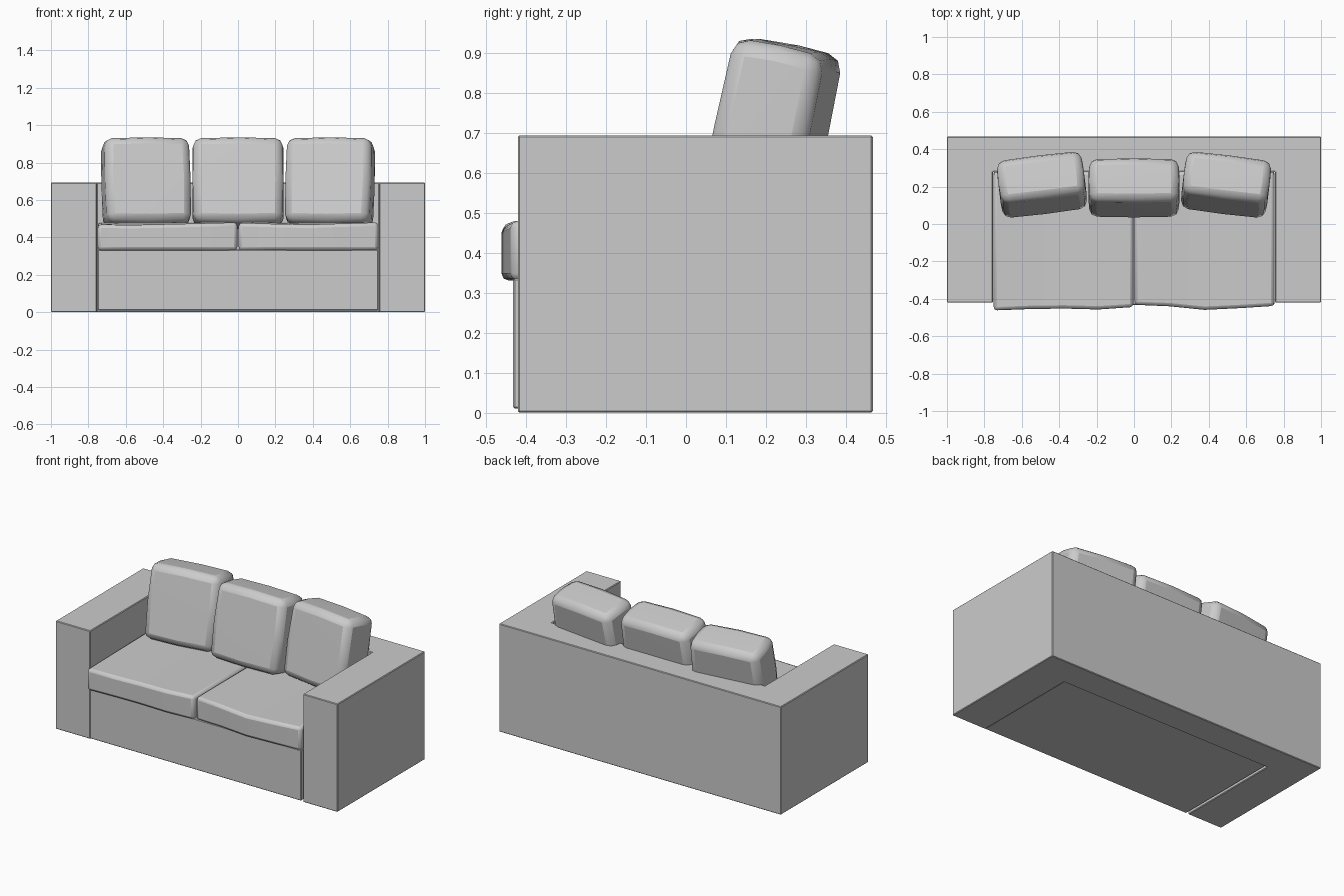
import bpy, bmesh
from math import radians
from mathutils import Matrix

if "Cube" in bpy.data.objects:
    bpy.data.objects.remove(bpy.data.objects["Cube"])

fabric = bpy.data.materials.new("grey_fabric")
fabric.use_nodes = True
GREY = (0.6, 0.6, 0.6, 1)
fabric.diffuse_color = GREY
fabric.node_tree.nodes["Principled BSDF"].inputs["Base Color"].default_value = GREY


def finish(name, bm, bevel, segments, smooth=False):
    bmesh.ops.recalc_face_normals(bm, faces=bm.faces)
    mesh = bpy.data.meshes.new(name)
    bm.to_mesh(mesh)
    bm.free()
    mesh.materials.append(fabric)
    obj = bpy.data.objects.new(name, mesh)
    bpy.context.collection.objects.link(obj)
    mod = obj.modifiers.new("rounded_edges", "BEVEL")
    mod.width, mod.segments, mod.limit_method = bevel, segments, "ANGLE"
    mod.angle_limit = radians(40)
    if smooth:
        bpy.ops.object.select_all(action="DESELECT")
        obj.select_set(True)
        bpy.context.view_layer.objects.active = obj
        bpy.ops.object.shade_smooth_by_angle(angle=radians(40))
    return obj


def box(x0, x1, y0, y1, z0, z1):
    bm = bmesh.new()
    size = Matrix.Diagonal((x1 - x0, y1 - y0, z1 - z0, 1))
    place = Matrix.Translation(((x0 + x1) / 2, (y0 + y1) / 2, (z0 + z1) / 2))
    bmesh.ops.create_cube(bm, size=1, matrix=place @ size)
    return bm


# U-shaped frame: both arms and the back in one extruded outline
ARM, BACK, FRONT, REAR = 0.755, 0.28, -0.42, 0.467
half = [(ARM, BACK), (ARM, FRONT), (1, FRONT), (1, REAR)]
outline = half + [(-x, y) for x, y in reversed(half)]
bm = bmesh.new()
floor = bm.faces.new([bm.verts.new((x, y, 0)) for x, y in outline])
ext = bmesh.ops.extrude_face_region(bm, geom=[floor])
top = [v for v in ext["geom"] if isinstance(v, bmesh.types.BMVert)]
bmesh.ops.translate(bm, verts=top, vec=(0, 0, 0.693))
finish("arms_and_back", bm, 0.004, 1)

# Seat base between the arms
finish("seat_base", box(-0.75, 0.75, -0.432, BACK, 0.01, 0.335), 0.004, 1)


def seat_cushion(name, x0, x1, fronts, tops):
    """Cushion whose front edge wanders and sags along its width."""
    bm = box(x0, x1, -0.45, BACK, 0.33, 0.48)
    across = [e for e in bm.edges
              if abs(e.verts[0].co.x - e.verts[1].co.x) > 0.1]
    bmesh.ops.subdivide_edges(bm, edges=across, cuts=len(fronts) - 2,
                              use_grid_fill=True)
    for v in bm.verts:
        if v.co.y < 0:
            i = round((v.co.x - x0) / (x1 - x0) * (len(fronts) - 1))
            v.co.y = fronts[i]
            if v.co.z > 0.4:
                v.co.z = tops[i]
    finish(name, bm, 0.018, 2, True)


seat_cushion("seat_cushion_right", -0.75, -0.004,
             (-0.462, -0.455, -0.452, -0.457, -0.444),
             (0.468, 0.466, 0.47, 0.475, 0.48))
seat_cushion("seat_cushion_left", 0.004, 0.75,
             (-0.432, -0.44, -0.459, -0.45, -0.438),
             (0.478, 0.472, 0.468, 0.474, 0.48))


def back_cushion(name, x, y, width, yaw):
    """Plump cushion leaning on the back."""
    w, d, h = width / 2, 0.12, 0.233
    bm = box(-w, w, -d, d, -h, h)
    bmesh.ops.subdivide_edges(bm, edges=bm.edges[:], cuts=1, use_grid_fill=True)
    # pull the corners in a little so the faces swell
    for v in bm.verts:
        rim = (abs(v.co.x) > w - 0.01) + (abs(v.co.y) > d - 0.01) + (abs(v.co.z) > h - 0.01)
        if rim == 3:
            v.co *= 0.97
    obj = finish(name, bm, 0.04, 2, True)
    obj.matrix_world = (Matrix.Translation((x, y, 0.69))
                        @ Matrix.Rotation(radians(yaw), 4, "Z")
                        @ Matrix.Rotation(radians(-12), 4, "X"))


back_cushion("back_cushion_middle", 0, 0.193, 0.485, 0)
for side, name in ((-1, "right"), (1, "left")):
    back_cushion("back_cushion_" + name, side * 0.492, 0.21, 0.462, -7 * side)
